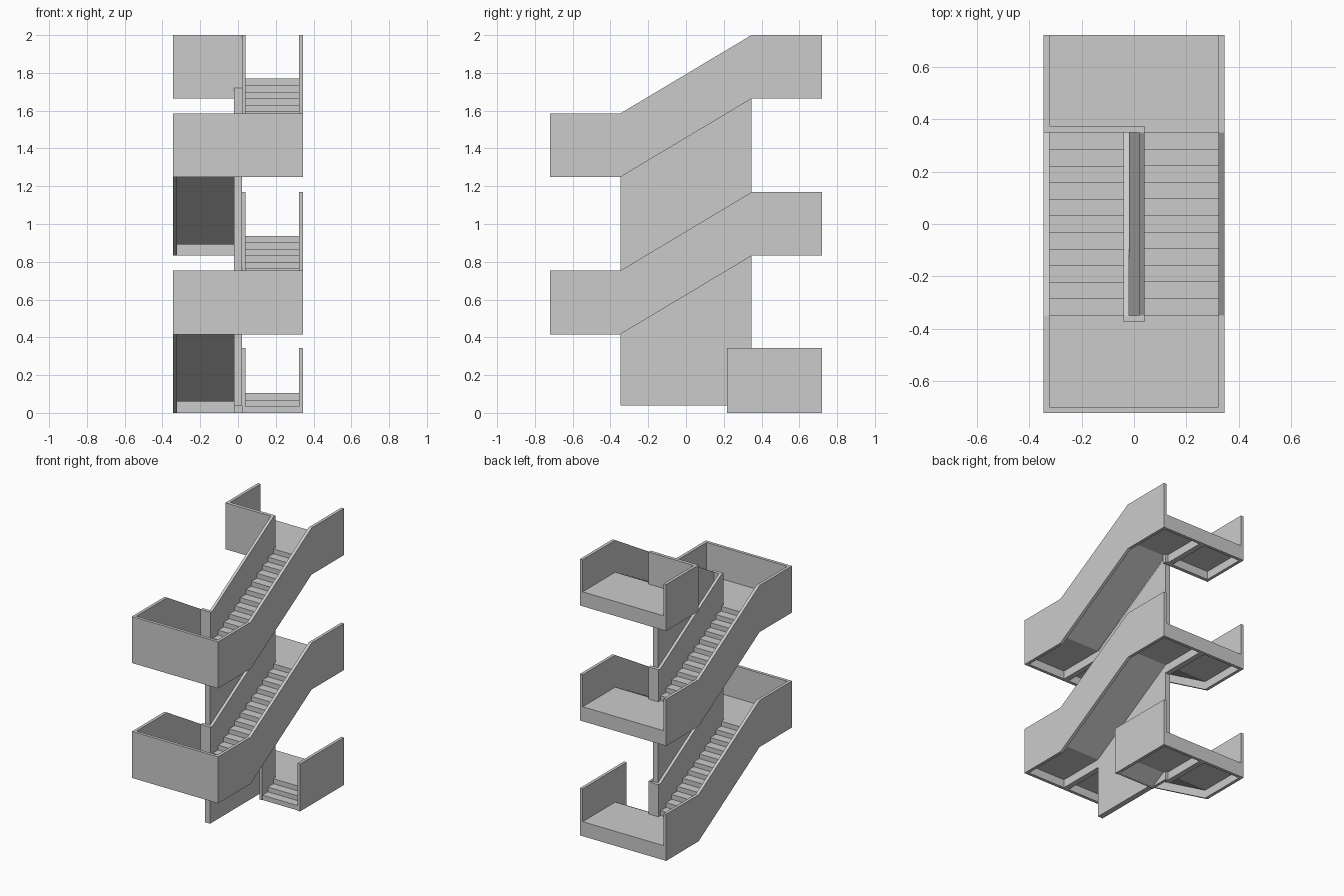
import bpy, bmesh

if "Cube" in bpy.data.objects:
    bpy.data.objects.remove(bpy.data.objects["Cube"])

X, Y, E = 0.345, 0.72, 0.348      # half width, half depth, landing edge
T = 0.022                         # parapet thickness
RISE, N = 0.416, 12               # height and risers of one flight
R, TREAD = RISE / N, 2 * E / (N - 1)
H, FLOOR, SOFFIT = 0.337, 0.105, 0.06   # offsets from the base of a landing


def prism(name, pts, x0, x1):
    """Extrude a (y, z) profile from x0 to x1."""
    bm = bmesh.new()
    f = bm.faces.new([bm.verts.new((x0, y, z)) for y, z in pts])
    ext = bmesh.ops.extrude_face_region(bm, geom=[f])
    verts = [v for v in ext["geom"] if isinstance(v, bmesh.types.BMVert)]
    bmesh.ops.translate(bm, verts=verts, vec=(x1 - x0, 0, 0))
    bmesh.ops.recalc_face_normals(bm, faces=bm.faces)
    me = bpy.data.meshes.new(name)
    bm.to_mesh(me)
    bm.free()
    ob = bpy.data.objects.new(name, me)
    bpy.context.collection.objects.link(ob)
    return ob


def box(name, x0, x1, y0, y1, z0, z1):
    return prism(name, [(y0, z0), (y1, z0), (y1, z1), (y0, z1)], x0, x1)


def flight(name, z, s):
    """Flight from landing base z; s=1 rises to the back on the right, s=-1 to the front on the left."""
    def span(a, b):
        return min(s * a, s * b), max(s * a, s * b)

    # stepped slab with sloping soffit
    pts = [(-s * E, z + SOFFIT)]
    for i in range(N - 1):
        y, h = -E + i * TREAD, z + FLOOR + (i + 1) * R
        pts += [(s * y, h), (s * (y + TREAD), h)]
    pts.append((s * E, z + RISE + SOFFIT))
    prism(name + "_steps", pts, *span(0.02, X - T))

    # outer parapet, running on along both landings
    t = z + RISE
    prism(name + "_outer_parapet",
          [(s * y, h) for y, h in ((-Y, z), (-E, z), (E, t), (Y, t),
           (Y, t + H), (E, t + H), (-E, z + H), (-Y, z + H))], *span(X - T, X))

    # inner parapet
    prism(name + "_inner_parapet",
          [(s * y, h) for y, h in ((-E, z + SOFFIT), (E, t + SOFFIT),
           (E, t + H), (-E, z + H))], *span(0.02, 0.04))


def landing(name, z, s):
    """Landing at the back (s=1) or the front (s=-1)."""
    def slab(part, x0, x1, a, b, z0, z1):
        box(name + part, x0, x1, min(s * a, s * b), max(s * a, s * b), z + z0, z + z1)

    w = X - T
    slab("_floor", -w, w, E, Y - T, SOFFIT, FLOOR)
    slab("_edge", -w, w, Y - T, Y, 0, FLOOR if s > 0 else H)
    slab("_beam", -0.02, 0.02, E, Y - T, 0, SOFFIT)
    slab("_newel", -0.04, 0.04, E, E + 0.025, SOFFIT, H)


# landings and flights, alternating back and front
for k in range(5):
    s = 1 if k % 2 == 0 else -1
    landing(f"landing_{k}", k * RISE, s)
    if k < 4:
        flight(f"flight_{k}", k * RISE, -s)

# central wall between the flights
prism("central_wall", [(-E, 0.04), (E, 0.04), (E, 1.72), (-E, 1.72 - RISE)], -0.02, 0.02)

# top landing: left parapet and closing parapet
top = 4 * RISE
box("top_left_parapet", -X, -X + T, E, Y, top, 2.0)
box("top_closing_parapet", -X + T, 0.04, E, E + 0.025, top, 2.0)

# entry steps with side parapets
y0 = E - 2 * TREAD
prism("entry_steps", [(y0, 0), (y0 + 0.02, 0), (E, SOFFIT), (E, 2 * R),
                      (E - TREAD, 2 * R), (E - TREAD, R), (y0, R)], 0.04, X - T)
box("entry_right_parapet", X - T, X, 0.217, Y, 0, H + 0.006)
box("entry_inner_parapet", 0.02, 0.04, 0.217, E + 0.025, 0, H + 0.006)
